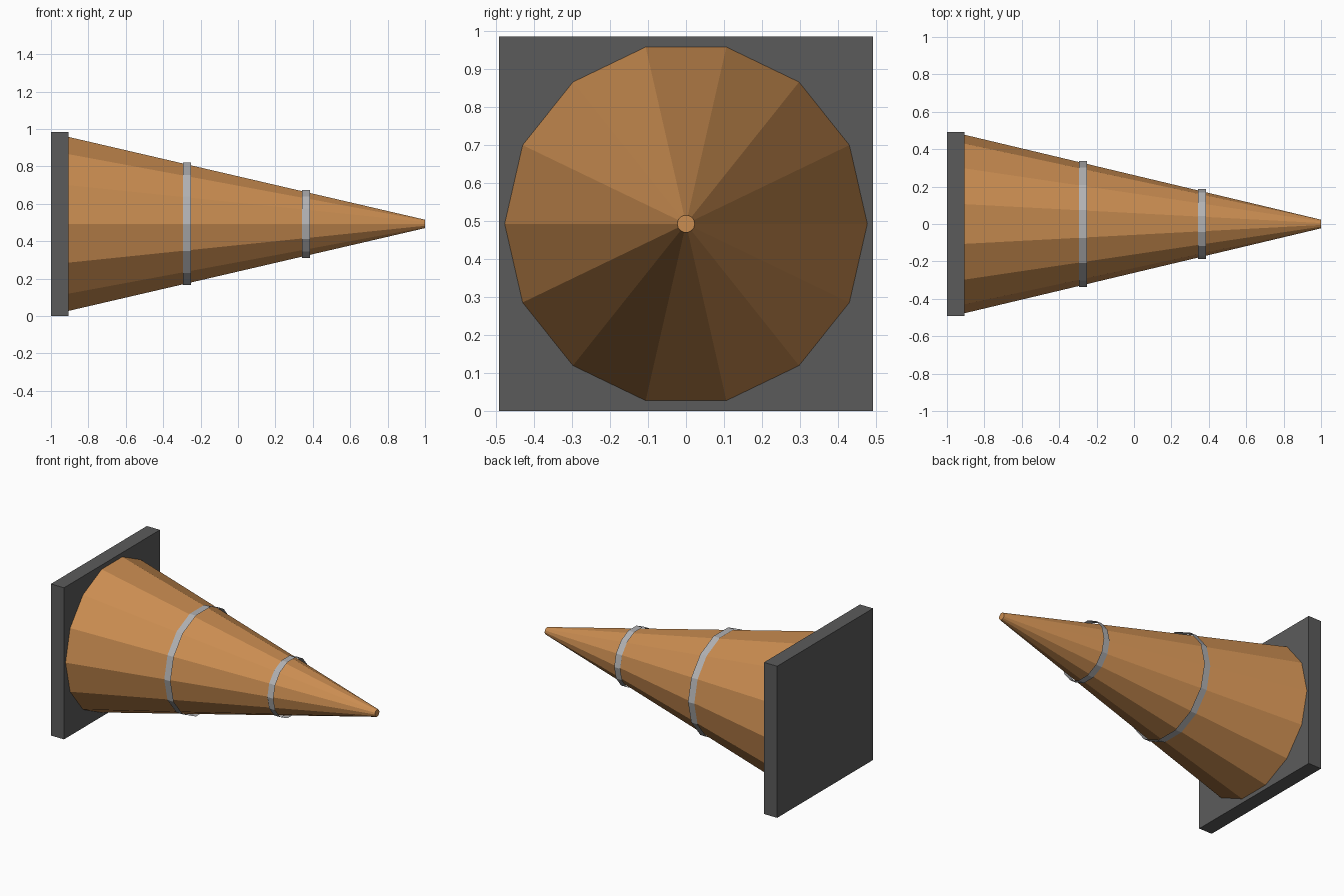
import bpy, bmesh, math
from mathutils import Matrix

if "Cube" in bpy.data.objects:
    bpy.data.objects.remove(bpy.data.objects["Cube"])

SIDES = 14
CZ = 0.4925  # height of the cone axis


def material(name, rgb):
    m = bpy.data.materials.new(name)
    m.diffuse_color = (*rgb, 1)
    m.use_nodes = True
    m.node_tree.nodes["Principled BSDF"].inputs["Base Color"].default_value = m.diffuse_color
    return m


def add_object(name, bm, mat):
    me = bpy.data.meshes.new(name)
    bm.to_mesh(me)
    bm.free()
    me.materials.append(mat)
    ob = bpy.data.objects.new(name, me)
    bpy.context.collection.objects.link(ob)
    return ob


def frustum(name, x0, x1, r0, r1, mat, caps):
    """14-sided frustum lying along x, with a corner on the y axis."""
    bm = bmesh.new()
    rings = []
    for x, r in ((x0, r0), (x1, r1)):
        rings.append([bm.verts.new((x, r * math.cos(a), CZ + r * math.sin(a)))
                      for a in (math.tau * i / SIDES for i in range(SIDES))])
    a, b = rings
    for i in range(SIDES):
        j = (i + 1) % SIDES
        bm.faces.new((a[i], a[j], b[j], b[i]))
    if caps:
        bm.faces.new(a[::-1])
        bm.faces.new(b)
    return add_object(name, bm, mat)


orange = material("orange", (0.60, 0.27, 0.083))
dark = material("dark_rubber", (0.105, 0.105, 0.105))
silver = material("reflective", (0.44, 0.44, 0.45))

# Square base plate
bm = bmesh.new()
bmesh.ops.create_cube(bm, size=1, matrix=Matrix.Translation((-0.953, 0, CZ))
                      @ Matrix.Diagonal((0.094, 0.985, 0.985, 1)))
add_object("base_plate", bm, dark)

# Cone body
frustum("cone_body", -0.906, 1.0, 0.477, 0.023, orange, True)

# Open reflective bands
frustum("wide_band", -0.295, -0.250, 0.336, 0.336, silver, False)
frustum("narrow_band", 0.342, 0.385, 0.187, 0.187, silver, False)
